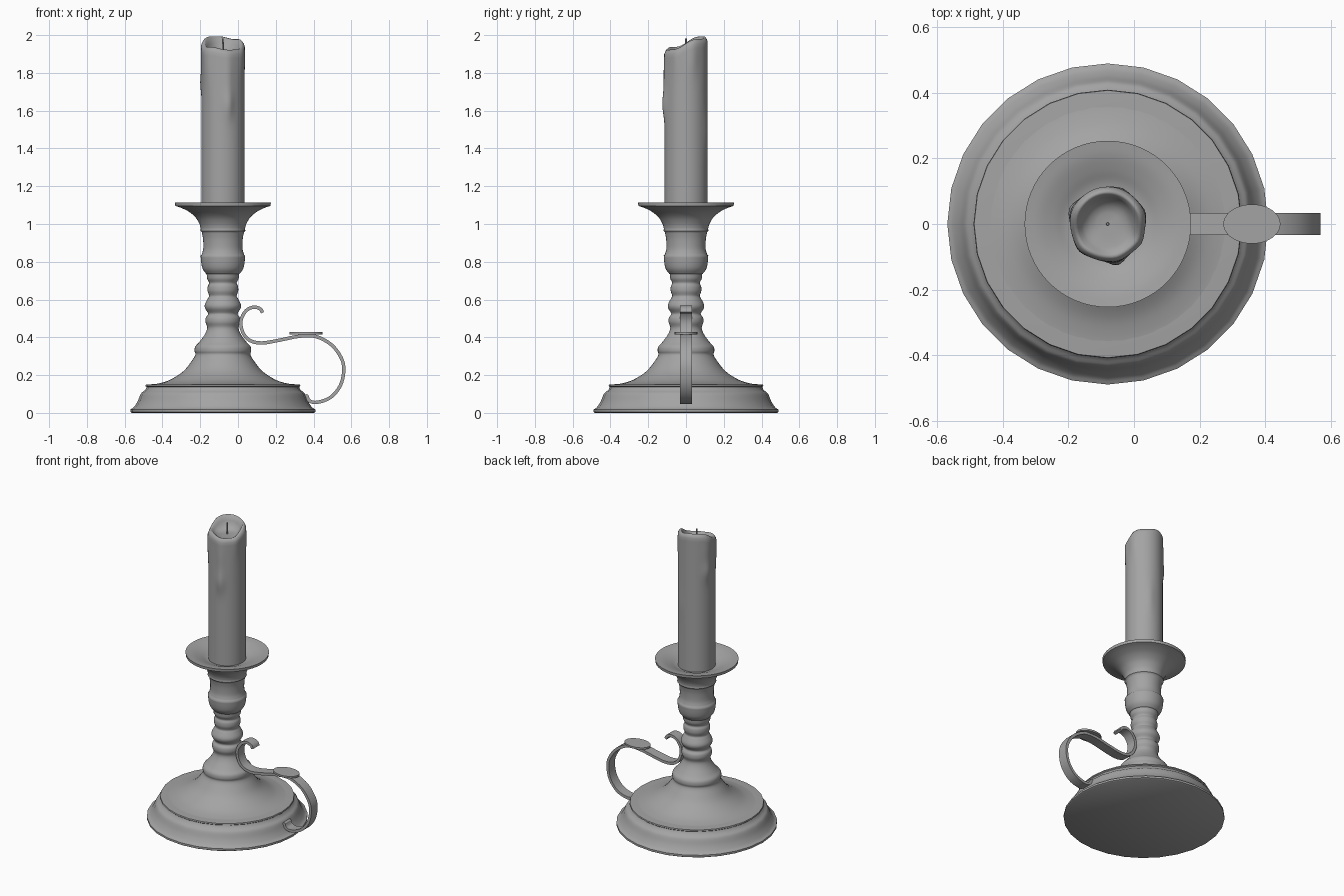
import bpy, bmesh, math
from math import sin, cos, pi, exp
from mathutils import Vector

CX = -0.08  # axis of the candlestick

# dark grey for every part
GREY = bpy.data.materials.new("dark_grey")
GREY.diffuse_color = (0.37, 0.37, 0.37, 1)


def spline(pts, n=4):
    """Catmull-Rom samples through 2D points."""
    p = [Vector(q) for q in pts]
    p = [2 * p[0] - p[1]] + p + [2 * p[-1] - p[-2]]
    out = []
    for a, b, c, d in zip(p, p[1:], p[2:], p[3:]):
        for i in range(n):
            t = i / n
            out.append(0.5 * (2 * b + (c - a) * t + (2 * a - 5 * b + 4 * c - d) * t * t
                              + (3 * b - a - 3 * c + d) * t ** 3))
    return out + [p[-2]]


def finish(name, bm, angle=50):
    bmesh.ops.remove_doubles(bm, verts=bm.verts, dist=1e-5)
    bmesh.ops.recalc_face_normals(bm, faces=bm.faces)
    me = bpy.data.meshes.new(name)
    bm.to_mesh(me)
    bm.free()
    me.materials.append(GREY)
    ob = bpy.data.objects.new(name, me)
    bpy.context.collection.objects.link(ob)
    bpy.ops.object.select_all(action='DESELECT')
    ob.select_set(True)
    bpy.context.view_layer.objects.active = ob
    bpy.ops.object.shade_smooth_by_angle(angle=math.radians(angle))
    return ob


def skin(bm, rings):
    """Join rings of vertices with quads and cap both ends."""
    vs = [[bm.verts.new(c) for c in r] for r in rings]
    for a, b in zip(vs, vs[1:]):
        for i in range(len(a)):
            j = (i + 1) % len(a)
            bm.faces.new((a[i], a[j], b[j], b[i]))
    bm.faces.new(vs[0])
    bm.faces.new(vs[-1])


def lathe(name, runs, seg):
    """Revolve smooth profile runs of (radius, z); joints between runs stay sharp."""
    prof = []
    for run in runs:
        s = spline(run) if len(run) > 2 else [Vector(q) for q in run]
        prof += s if not prof else s[1:]
    bm = bmesh.new()
    skin(bm, [[(CX + r * cos(2 * pi * i / seg), r * sin(2 * pi * i / seg), z)
               for i in range(seg)] for r, z in prof])
    return finish(name, bm)


# stepped foot
lathe("base", [
    [(0.482, 0), (0.49, 0.005)], [(0.49, 0.005), (0.49, 0.018)],
    [(0.49, 0.018), (0.472, 0.03), (0.452, 0.06), (0.435, 0.1), (0.42, 0.115)],
    [(0.42, 0.115), (0.41, 0.122)], [(0.41, 0.122), (0.404, 0.137)],
    [(0.404, 0.137), (0.41, 0.142)], [(0.41, 0.142), (0.408, 0.15)],
    [(0.408, 0.15), (0.3, 0.156)]], 28)

# bell and turned stem
lathe("stem", [
    [(0.395, 0.148), (0.34, 0.156), (0.28, 0.175), (0.21, 0.22), (0.165, 0.275), (0.146, 0.308),
     (0.15, 0.328), (0.146, 0.352), (0.125, 0.375), (0.096, 0.415), (0.083, 0.45),
     (0.092, 0.48), (0.09, 0.505), (0.078, 0.525), (0.094, 0.553), (0.095, 0.575),
     (0.08, 0.605), (0.073, 0.62), (0.081, 0.645), (0.08, 0.67), (0.073, 0.688),
     (0.083, 0.71), (0.086, 0.735)]], 48)

# socket and drip dish
lathe("socket", [
    [(0.07, 0.732), (0.088, 0.735)],
    [(0.088, 0.735), (0.106, 0.76), (0.114, 0.79), (0.118, 0.832)],
    [(0.118, 0.832), (0.112, 0.838)],
    [(0.112, 0.838), (0.104, 0.87), (0.105, 0.92), (0.112, 0.958)],
    [(0.112, 0.958), (0.119, 0.964)], [(0.119, 0.964), (0.117, 0.975)],
    [(0.117, 0.975), (0.124, 1.0), (0.145, 1.035), (0.18, 1.065), (0.22, 1.085), (0.252, 1.096)],
    [(0.252, 1.096), (0.254, 1.114)],
    [(0.254, 1.114), (0.21, 1.107), (0.165, 1.092), (0.13, 1.077), (0.1, 1.07)]], 64)

# candle with wax drips: angle, height, half-height, angular width, bulge
DRIPS = [(-1.33, 1.63, 0.07, 0.22, 0.014), (-1.33, 1.78, 0.13, 0.2, 0.007),
         (2.75, 1.74, 0.06, 0.25, 0.012), (2.75, 1.87, 0.1, 0.3, 0.007),
         (0.3, 1.88, 0.09, 0.25, 0.007), (-2.4, 1.85, 0.12, 0.25, 0.007),
         (1.2, 1.5, 0.1, 0.2, 0.004), (-0.5, 1.9, 0.1, 0.2, 0.005)]


def wax_radius(a, z):
    r = 0.114
    for da, dz, h, w, amp in DRIPS:
        d = (a - da + pi) % (2 * pi) - pi
        r += amp * exp(-(d / w) ** 2 - ((z - dz) / h) ** 2)
    return r


def rim(a):
    return 1.956 + 0.036 * sin(a) - 0.006 * cos(a) + 0.007 * sin(3 * a + 0.6) + 0.003 * sin(5 * a)


N = 48
angles = [2 * pi * i / N for i in range(N)]
rings = []
for k in range(41):
    t = k / 40
    rings.append([(a, wax_radius(a, z), z) for a in angles for z in [1.06 + t * (rim(a) - 0.022 - 1.06)]])
# rounded lip, then the melted bowl
for f, up in [(0.97, 0.4), (0.92, 0.8), (0.86, 1.0), (0.8, 0.85)]:
    rings.append([(a, f * wax_radius(a, rim(a)), rim(a) - 0.022 + 0.024 * up) for a in angles])
for f, mix in [(0.72, 0.35), (0.62, 0.65), (0.48, 0.88), (0.3, 0.97), (0.02, 1)]:
    rings.append([(a, f * 0.114, (rim(a) - 0.006) * (1 - mix) + 1.908 * mix) for a in angles])
bm = bmesh.new()
skin(bm, [[(CX + r * cos(a), r * sin(a), z) for a, r, z in ring] for ring in rings])
finish("candle", bm, 70)

# wick
lathe("wick", [[(0.006, 1.9), (0.005, 1.95)], [(0.005, 1.95), (0.004, 1.983)]], 8)

# scrolled ribbon handle
path = spline([(0.13, 0.53), (0.118, 0.55), (0.085, 0.56), (0.043, 0.541), (0.016, 0.49), (0.024, 0.43),
               (0.06, 0.385), (0.125, 0.37), (0.22, 0.385), (0.32, 0.405), (0.41, 0.405),
               (0.495, 0.36), (0.547, 0.29), (0.56, 0.225), (0.542, 0.145), (0.49, 0.082),
               (0.42, 0.056), (0.38, 0.063), (0.363, 0.09)], 4)
bm = bmesh.new()
sections = []
for i, p in enumerate(path):
    t = (path[min(i + 1, len(path) - 1)] - path[max(i - 1, 0)]).normalized()
    n = Vector((-t.y, t.x)) * 0.009
    sections.append([(p.x + s * n.x, y, p.y + s * n.y)
                     for s, y in [(1, -0.033), (1, 0.033), (-1, 0.033), (-1, -0.033)]])
skin(bm, sections)
finish("handle", bm, 40)


def disc(name, verts, loc, rot, scale):
    bpy.ops.mesh.primitive_cylinder_add(vertices=verts, radius=1, depth=1, location=loc, rotation=rot)
    ob = bpy.context.object
    ob.name = name
    ob.scale = scale
    ob.data.materials.append(GREY)
    bpy.ops.object.shade_smooth_by_angle(angle=math.radians(40))


# rolled tip of the handle against the foot, and the oval thumb rest
disc("handle_tip", 16, (0.364, 0, 0.088), (pi / 2, 0, 0), (0.011, 0.011, 0.066))
disc("thumb_rest", 40, (0.36, 0, 0.421), (0, 0, 0), (0.087, 0.06, 0.012))
